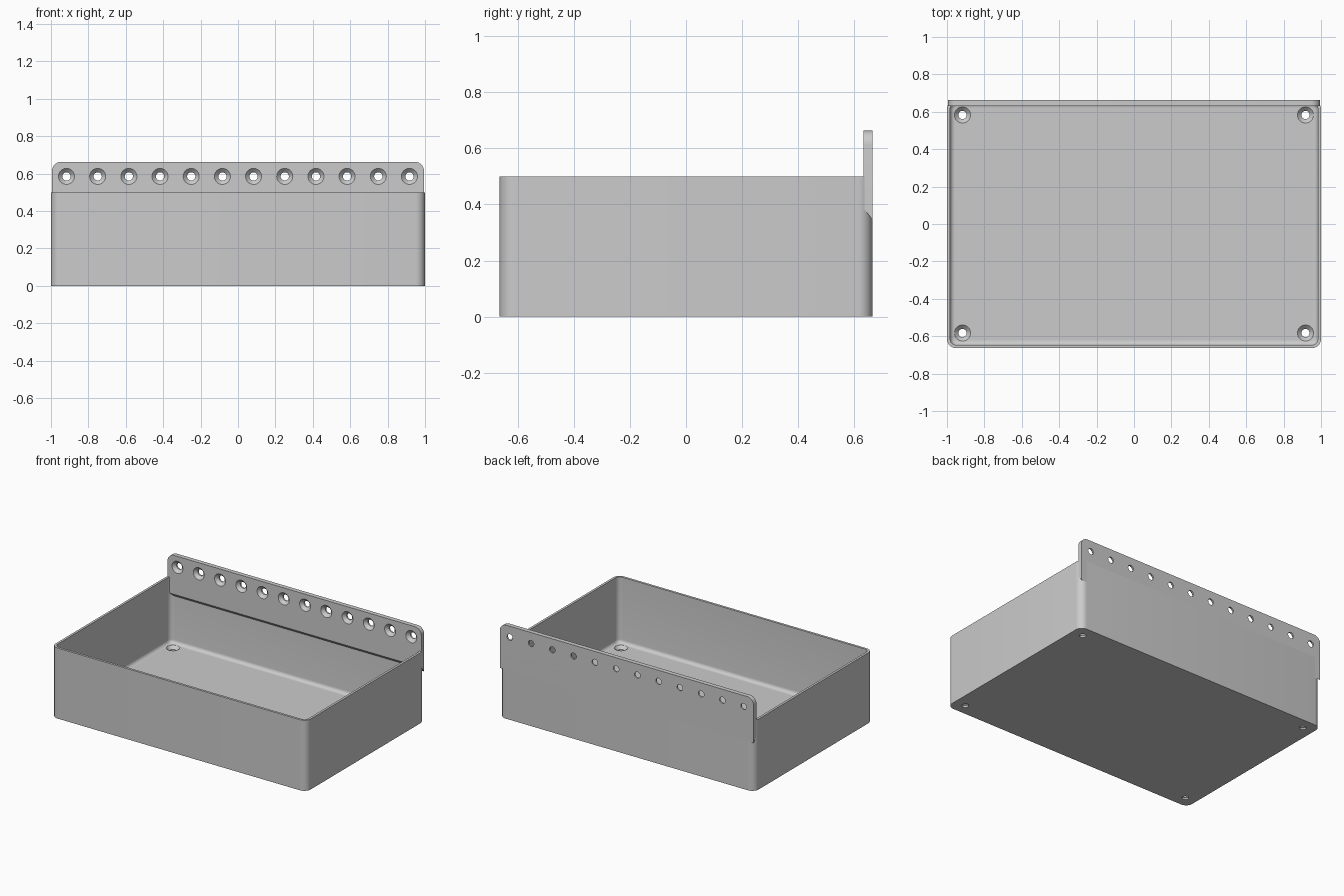
import bpy, bmesh, math

if "Cube" in bpy.data.objects:
    bpy.data.objects.remove(bpy.data.objects["Cube"], do_unlink=True)

HX, HY, H = 1.0, 0.664, 0.5        # tray half sizes and height
WALL, FLOOR, FILLET = 0.0167, 0.033, 0.025
CORNER = 0.05
FLANGE_X, FLANGE_T, FLANGE_TOP = 0.995, 0.032, 0.663

grey = bpy.data.materials.new("plain grey")
grey.use_nodes = True
grey.diffuse_color = (0.6, 0.6, 0.6, 1)
grey.node_tree.nodes["Principled BSDF"].inputs["Base Color"].default_value = (0.6, 0.6, 0.6, 1)


def make_object(name, bm):
    bmesh.ops.recalc_face_normals(bm, faces=bm.faces)
    mesh = bpy.data.meshes.new(name)
    bm.to_mesh(mesh)
    bm.free()
    mesh.materials.append(grey)
    obj = bpy.data.objects.new(name, mesh)
    bpy.context.collection.objects.link(obj)
    return obj


def loft(bm, rings):
    """Join closed loops of points into a capped solid."""
    loops = [[bm.verts.new(p) for p in ring] for ring in rings]
    for a, b in zip(loops, loops[1:]):
        for i in range(len(a)):
            j = (i + 1) % len(a)
            bm.faces.new((a[i], a[j], b[j], b[i]))
    bm.faces.new(loops[0][::-1])
    bm.faces.new(loops[-1])


def arc(cx, cy, r, start, steps=8):
    """Quarter circle, counter-clockwise from the start angle."""
    angles = [math.radians(start + 90 * k / steps) for k in range(steps + 1)]
    return [(cx + r * math.cos(a), cy + r * math.sin(a)) for a in angles]


def tray_ring(inset, z):
    r = CORNER - inset
    x, y = HX - CORNER, HY - CORNER
    pts = arc(x, y, r, 0) + arc(-x, y, r, 90) + arc(-x, -y, r, 180) + arc(x, -y, r, 270)
    return [(px, py, z) for px, py in pts]


def drill(obj, centres, thickness, place):
    """Cut countersunk holes; place maps (u, v, depth) to a point."""
    bm = bmesh.new()
    profile = [(-0.02, 0.022), (thickness - 0.021, 0.022),
               (thickness, 0.043), (thickness + 0.02, 0.043)]
    turns = [2 * math.pi * k / 32 for k in range(32)]
    for u, v in centres:
        loft(bm, [[place(u + r * math.cos(a), v + r * math.sin(a), d) for a in turns]
                  for d, r in profile])
    cutter = make_object("hole_cutter", bm)
    cutter.hide_render = True
    mod = obj.modifiers.new("holes", 'BOOLEAN')
    mod.operation = 'DIFFERENCE'
    mod.solver = 'EXACT'
    mod.object = cutter
    bpy.context.view_layer.objects.active = obj
    bpy.ops.object.modifier_apply(modifier=mod.name)
    bpy.data.objects.remove(cutter, do_unlink=True)


def smooth(obj):
    bpy.ops.object.select_all(action='DESELECT')
    obj.select_set(True)
    bpy.context.view_layer.objects.active = obj
    bpy.ops.object.shade_smooth_by_angle(angle=math.radians(30))


# Open tray with rounded corners and a filleted floor
rings = [tray_ring(0, 0), tray_ring(0, H), tray_ring(WALL, H)]
for k in range(7):
    a = math.radians(15 * k)
    rings.append(tray_ring(WALL + FILLET * (1 - math.cos(a)),
                           FLOOR + FILLET * (1 - math.sin(a))))
bm = bmesh.new()
loft(bm, rings)
tray = make_object("tray", bm)
drill(tray, [(sx * 0.917, sy * 0.583) for sx in (-1, 1) for sy in (-1, 1)],
      FLOOR, lambda u, v, d: (u, v, d))
smooth(tray)

# Mounting flange along the back, with a sloping lower edge
xc, zc = FLANGE_X - CORNER, FLANGE_TOP - CORNER
upper = arc(xc, zc, CORNER, 0) + arc(-xc, zc, CORNER, 90)


def flange_ring(y, low):
    outline = [(FLANGE_X, low)] + upper + [(-FLANGE_X, low)]
    return [(x, y, z) for x, z in outline]


bm = bmesh.new()
loft(bm, [flange_ring(HY - FLANGE_T, 0.387), flange_ring(HY, 0.347)])
flange = make_object("mounting_flange", bm)
drill(flange, [(-0.917 + k * 0.1667, 0.585) for k in range(12)],
      FLANGE_T, lambda u, v, d: (u, HY - d, v))
smooth(flange)
